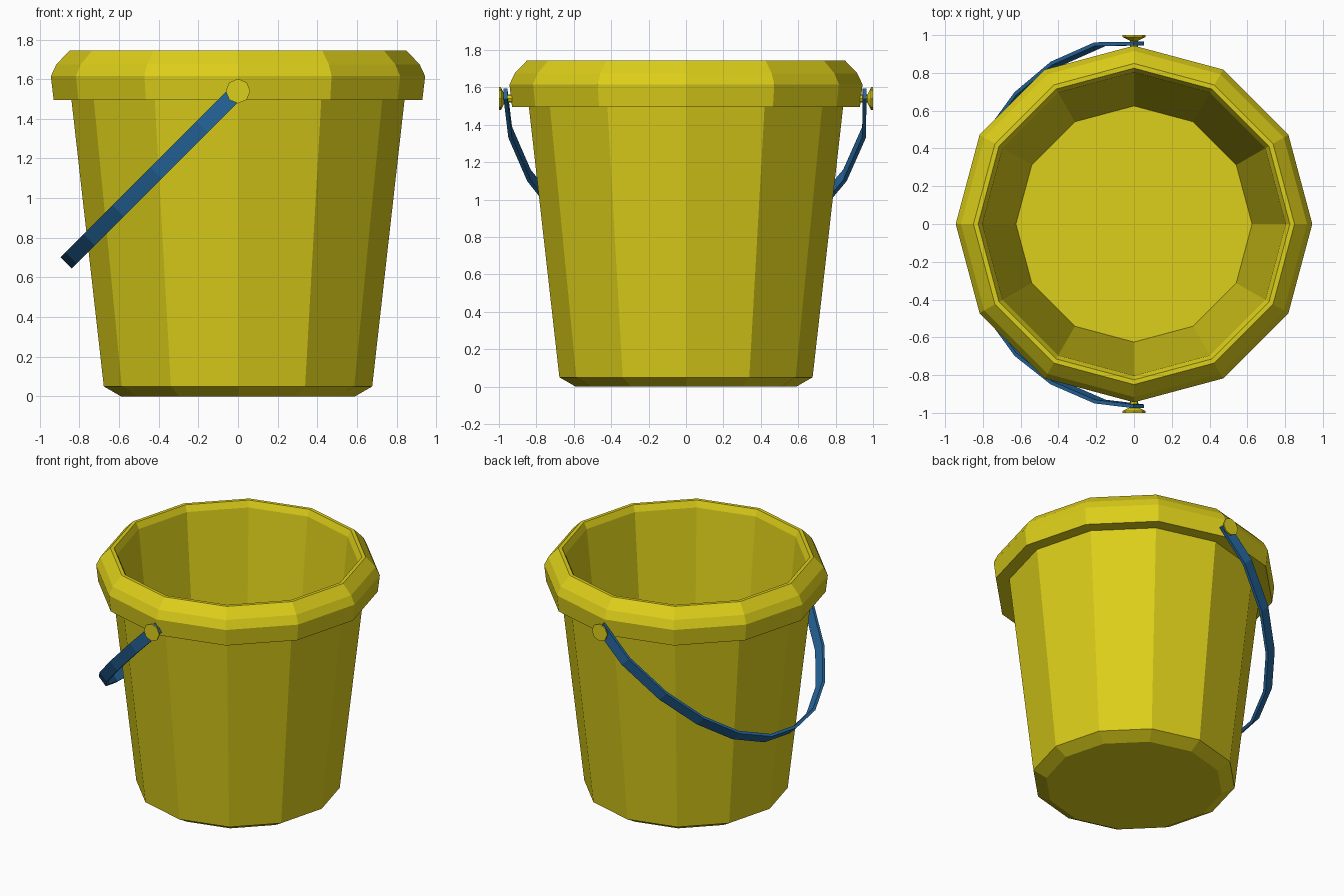
import bpy, bmesh, math
from mathutils import Vector

if "Cube" in bpy.data.objects:
    bpy.data.objects.remove(bpy.data.objects["Cube"])


def material(name, color):
    m = bpy.data.materials.new(name)
    m.diffuse_color = (*color, 1)
    m.use_nodes = True
    m.node_tree.nodes["Principled BSDF"].inputs["Base Color"].default_value = m.diffuse_color
    return m


yellow = material("yellow_plastic", (0.72, 0.62, 0.01))
blue = material("blue_plastic", (0.02, 0.14, 0.35))


def make_object(name, bm, mat):
    me = bpy.data.meshes.new(name)
    bm.to_mesh(me)
    bm.free()
    me.materials.append(mat)
    ob = bpy.data.objects.new(name, me)
    bpy.context.collection.objects.link(ob)
    return ob


def lathe(name, profile, sides, mat):
    """Revolve an (r, z) profile about z, capping both ends."""
    bm = bmesh.new()
    rings = []
    for r, z in profile:
        rings.append([bm.verts.new((r * math.cos(2 * math.pi * i / sides),
                                    r * math.sin(2 * math.pi * i / sides), z))
                      for i in range(sides)])
    for a, b in zip(rings, rings[1:]):
        for i in range(sides):
            j = (i + 1) % sides
            bm.faces.new((a[i], a[j], b[j], b[i]))
    bm.faces.new(rings[0])
    bm.faces.new(rings[-1])
    bmesh.ops.recalc_face_normals(bm, faces=bm.faces)
    return make_object(name, bm, mat)


# Bucket: outer wall, overhanging rim, lip, inner wall and floor
lathe("bucket", [(0.59, 0), (0.677, 0.05), (0.84, 1.495), (0.93, 1.495),
                 (0.944, 1.615), (0.916, 1.675), (0.85, 1.744), (0.825, 1.744),
                 (0.803, 1.70), (0.625, 0.06)], 12, yellow)

# Pivot pegs on both sides, flared outward
PIVOT_Z = 1.54
for side, label in ((-1, "front"), (1, "back")):
    peg = lathe(label + "_peg", [(0.022, 0.90), (0.022, 0.97), (0.062, 0.99), (0.062, 1.0)],
                8, yellow)
    peg.rotation_euler.x = -side * math.pi / 2
    peg.location.z = PIVOT_Z

# Handle: flat strap hanging back at 45 degrees; points are (drop, y)
path = [(-0.025, -0.965), (0.18, -0.94), (0.41, -0.84), (0.60, -0.69),
        (0.745, -0.49), (0.835, -0.25), (0.86, 0), (0.835, 0.25),
        (0.745, 0.49), (0.60, 0.69), (0.41, 0.85), (0.18, 0.952), (-0.025, 0.955)]
half_width = Vector((1, 0, -1)).normalized() * 0.04
bm = bmesh.new()
pairs = []
for d, y in path:
    c = Vector((-d, y, PIVOT_Z - d))
    pairs.append((bm.verts.new(c - half_width), bm.verts.new(c + half_width)))
for (a, b), (c, d) in zip(pairs, pairs[1:]):
    bm.faces.new((a, b, d, c))
handle = make_object("handle", bm, blue)
mod = handle.modifiers.new("thickness", 'SOLIDIFY')
mod.thickness = 0.02
mod.offset = 0
